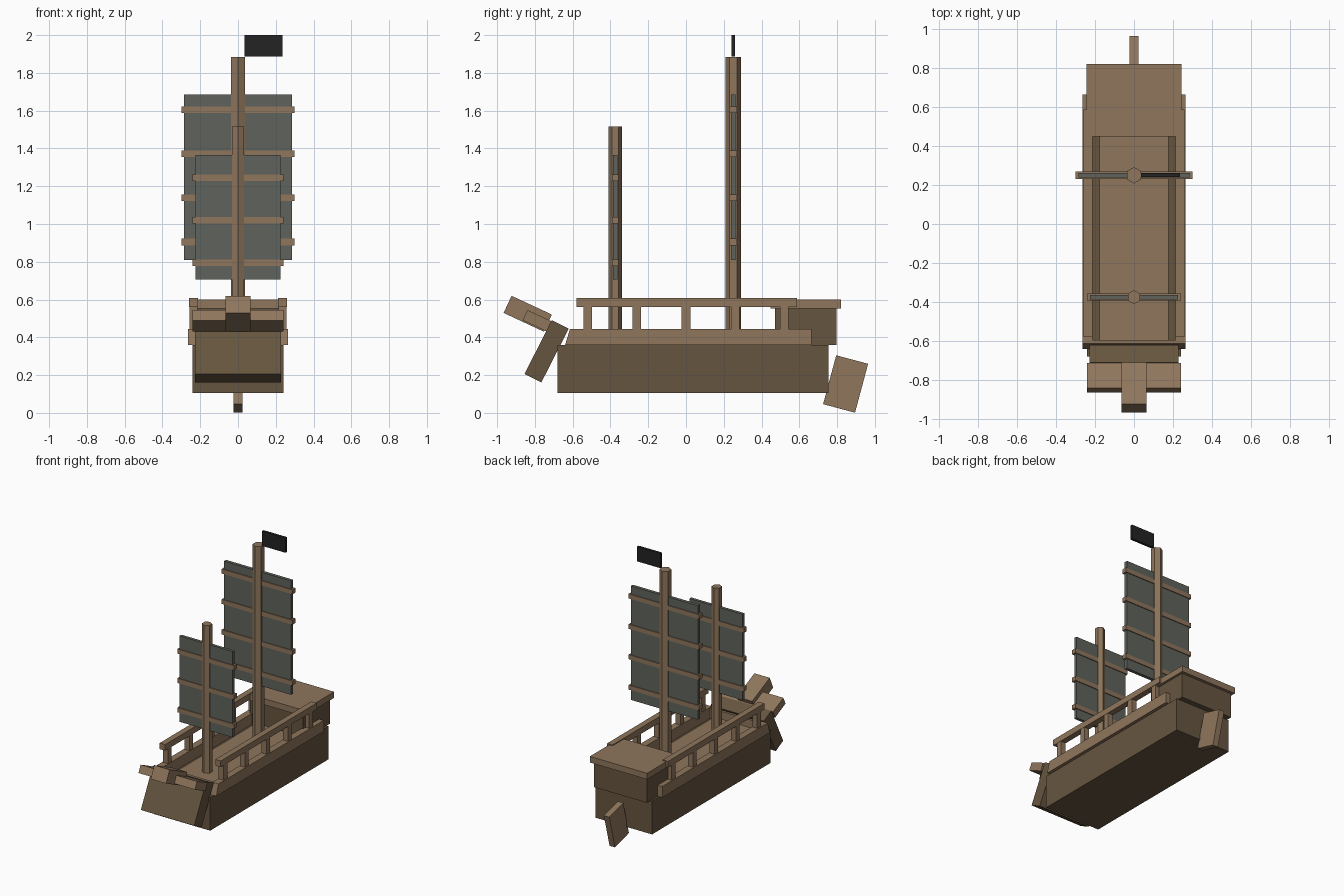
import bpy, bmesh, math
from mathutils import Matrix, Vector

if "Cube" in bpy.data.objects:
    bpy.data.objects.remove(bpy.data.objects["Cube"], do_unlink=True)


def material(name, rgb):
    """Flat colour from 0-255 display values."""
    lin = [((c / 255 + 0.055) / 1.055) ** 2.4 for c in rgb]
    m = bpy.data.materials.new(name)
    m.use_nodes = True
    m.diffuse_color = (*lin, 1)
    bsdf = m.node_tree.nodes["Principled BSDF"]
    bsdf.inputs["Base Color"].default_value = (*lin, 1)
    bsdf.inputs["Roughness"].default_value = 0.9
    return m


LIGHT_WOOD = material("light_wood", (143, 118, 92))
DARK_WOOD = material("dark_wood", (102, 85, 63))
CANVAS = material("grey_canvas", (96, 99, 92))
BLACK = material("black_cloth", (35, 35, 36))


def finish(name, bm, mat):
    mesh = bpy.data.meshes.new(name)
    bmesh.ops.recalc_face_normals(bm, faces=bm.faces)
    bm.to_mesh(mesh)
    bm.free()
    mesh.materials.append(mat)
    ob = bpy.data.objects.new(name, mesh)
    bpy.context.scene.collection.objects.link(ob)
    return ob


def box(name, center, size, mat, tilt=0):
    """Box of a given size, pitched about x by tilt degrees."""
    bm = bmesh.new()
    bmesh.ops.create_cube(bm, size=1, matrix=Matrix.Diagonal((*size, 1)))
    ob = finish(name, bm, mat)
    ob.location = center
    ob.rotation_euler.x = math.radians(tilt)
    return ob


def span(name, x, y, z, mat):
    """Box given by its range on each axis."""
    return box(name, [sum(r) / 2 for r in (x, y, z)],
               [r[1] - r[0] for r in (x, y, z)], mat)


def side_profile(name, x, points, mat):
    """Extrude a (y, z) outline across a range of x."""
    bm = bmesh.new()
    face = bm.faces.new([bm.verts.new((x[0], y, z)) for y, z in points])
    ext = bmesh.ops.extrude_face_region(bm, geom=[face])["geom"]
    bmesh.ops.translate(bm, vec=Vector((x[1] - x[0], 0, 0)),
                        verts=[v for v in ext if isinstance(v, bmesh.types.BMVert)])
    return finish(name, bm, mat)


def mast(name, y, radius, bottom, top):
    """Six-sided pole with corners toward bow and stern."""
    bm = bmesh.new()
    bmesh.ops.create_cone(bm, cap_ends=True, segments=6, radius1=radius,
                          radius2=radius, depth=top - bottom)
    xs = max(v.co.x for v in bm.verts)
    if xs > radius * 0.95:
        bmesh.ops.rotate(bm, verts=bm.verts, matrix=Matrix.Rotation(math.pi / 2, 3, 'Z'))
    ob = finish(name, bm, LIGHT_WOOD)
    ob.location = (0, y, (bottom + top) / 2)


def sail(name, y, half, z, thick, battens):
    span(name, (-half, half), (y - thick / 2, y + thick / 2), z, CANVAS)
    for i, bz in enumerate(battens):
        box(f"{name}_batten_{i + 1}", (0, y, bz),
            (2 * half + 0.03, thick + 0.013, 0.035), LIGHT_WOOD)


# Hull and deck
span("hull", (-0.24, 0.24), (-0.68, 0.755), (0.105, 0.36), DARK_WOOD)
span("deck", (-0.177, 0.177), (-0.6, 0.5), (0.355, 0.38), LIGHT_WOOD)

# Bulwarks, railing posts and handrails on both sides
bulwark = [(-0.64, 0.36), (0.665, 0.36), (0.665, 0.445), (-0.614, 0.445)]
for side, s in (("left", 1), ("right", -1)):
    side_profile(f"{side}_bulwark", (s * 0.212, s * 0.264), bulwark, LIGHT_WOOD)
    rail_x = sorted((s * 0.213, s * 0.259))
    span(f"{side}_handrail", rail_x, (-0.58, 0.587), (0.56, 0.607), LIGHT_WOOD)
    for i in range(5):
        box(f"{side}_rail_post_{i + 1}", (s * 0.236, -0.52 + 0.26 * i, 0.503),
            (0.042, 0.045, 0.12), LIGHT_WOOD)

# Stern cabin with overhanging roof, and rudder
span("stern_cabin", (-0.225, 0.225), (0.47, 0.797), (0.36, 0.555), DARK_WOOD)
span("stern_roof", (-0.243, 0.243), (0.448, 0.82), (0.553, 0.6), LIGHT_WOOD)
box("rudder", (0, 0.845, 0.153), (0.046, 0.175, 0.268), LIGHT_WOOD, -15)

# Sloping bow board, cross beam and bowsprit
side_profile("bow_coaming", (-0.213, 0.213),
             [(-0.64, 0.36), (-0.594, 0.36), (-0.594, 0.44), (-0.614, 0.44)], LIGHT_WOOD)
box("bow_board", (0, -0.738, 0.326), (0.454, 0.1, 0.32), DARK_WOOD, -27)
box("bow_cross_beam", (0, -0.789, 0.488), (0.48, 0.14, 0.06), LIGHT_WOOD, -25)
box("bowsprit", (0, -0.838, 0.525), (0.13, 0.235, 0.1), LIGHT_WOOD, -25)

# Masts, battened sails and flag
mast("main_mast", 0.25, 0.042, 0.36, 1.885)
mast("fore_mast", -0.375, 0.036, 0.36, 1.515)
sail("main_sail", 0.25, 0.285, (0.81, 1.685), 0.025, [0.905 + 0.2335 * i for i in range(4)])
sail("fore_sail", -0.375, 0.226, (0.705, 1.365), 0.023, [0.795 + 0.225 * i for i in range(3)])
span("flag", (0.035, 0.235), (0.24, 0.26), (1.887, 2.0), BLACK)
